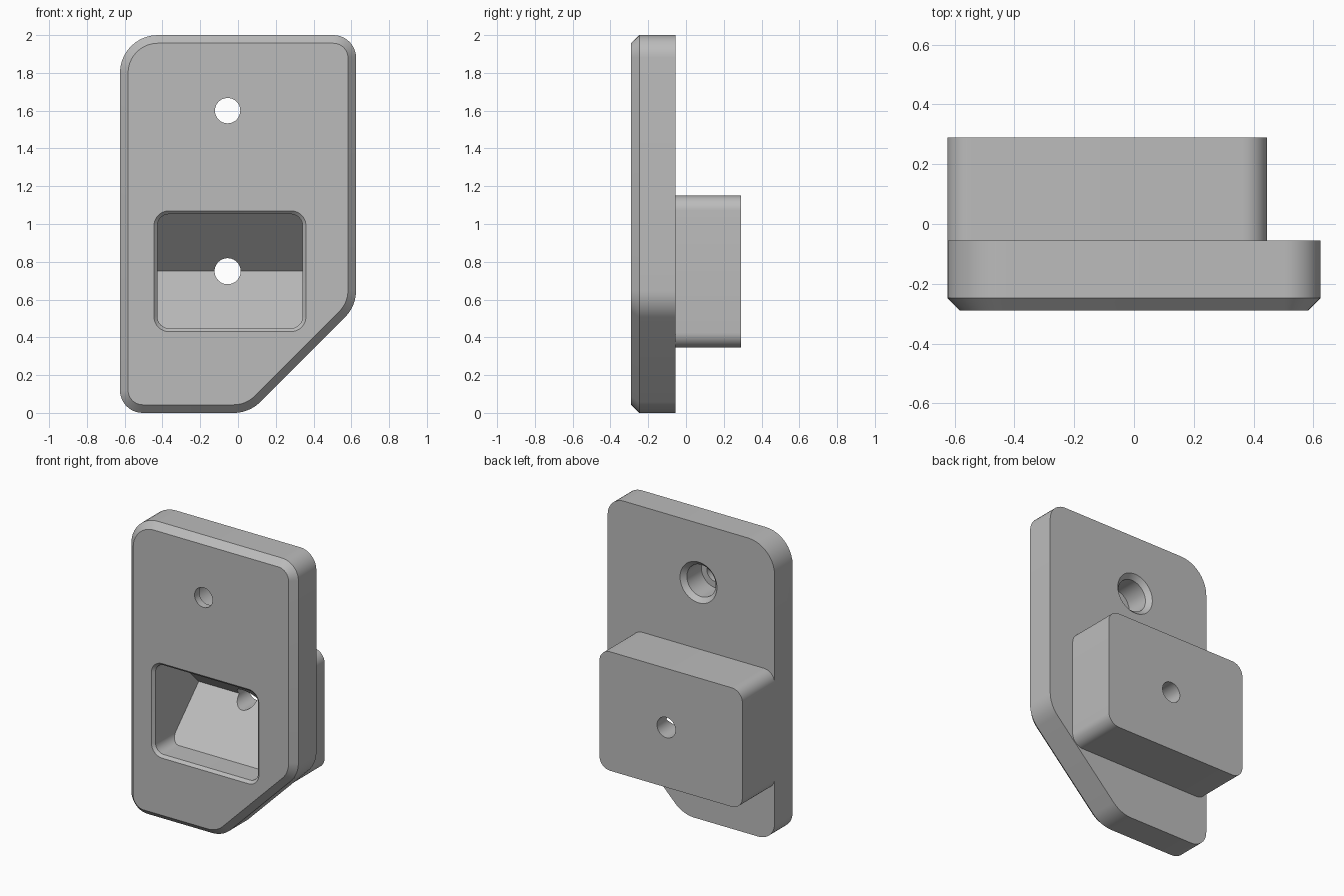
import bpy, bmesh
from math import radians, cos, sin, tan, pi
from mathutils import Vector

if "Cube" in bpy.data.objects:
    bpy.data.objects.remove(bpy.data.objects["Cube"], do_unlink=True)

FRONT, JOIN, BACK = -0.29, -0.055, 0.29
HOLE_X = -0.055

grey = bpy.data.materials.new("plain grey")
grey.use_nodes = True
colour = (0.5, 0.5, 0.5, 1)
grey.diffuse_color = colour
grey.node_tree.nodes["Principled BSDF"].inputs["Base Color"].default_value = colour


def outline(corners, inset=0, steps=10):
    """Rounded convex outline; corners are (x, z, radius), counter-clockwise."""
    pts = []
    for i, (x, z, r) in enumerate(corners):
        c = Vector((x, z))
        a = (c - Vector(corners[i - 1][:2])).normalized()
        b = (Vector(corners[(i + 1) % len(corners)][:2]) - c).normalized()
        turn = a.angle(b)
        centre = c - a * r * tan(turn / 2) + Vector((-a.y, a.x)) * r
        for k in range(steps + 1):
            t = turn * k / steps
            n = Vector((a.y, -a.x))
            n = Vector((n.x * cos(t) - n.y * sin(t), n.x * sin(t) + n.y * cos(t)))
            pts.append(centre + n * (r - inset))
    return pts


def box(x0, x1, z0, z1, r):
    return [(x0, z0, r), (x1, z0, r), (x1, z1, r), (x0, z1, r)]


def circle(z, r, n=48):
    return [Vector((HOLE_X + r * cos(2 * pi * k / n), z + r * sin(2 * pi * k / n)))
            for k in range(n)]


def loft(name, layers, cuts=()):
    """Solid through outlines (y, points), optionally trimmed by planes."""
    bm = bmesh.new()
    rings = [[bm.verts.new((p.x, y, p.y)) for p in pts] for y, pts in layers]
    for lo, hi in zip(rings, rings[1:]):
        for i in range(len(lo)):
            bm.faces.new((lo[i - 1], lo[i], hi[i], hi[i - 1]))
    bm.faces.new(rings[0])
    bm.faces.new(rings[-1])
    for point, normal in cuts:
        bmesh.ops.bisect_plane(bm, geom=bm.verts[:] + bm.edges[:] + bm.faces[:],
                               plane_co=point, plane_no=normal, clear_outer=True)
        bmesh.ops.holes_fill(bm, edges=[e for e in bm.edges if e.is_boundary], sides=0)
    bmesh.ops.recalc_face_normals(bm, faces=bm.faces[:])
    mesh = bpy.data.meshes.new(name)
    bm.to_mesh(mesh)
    bm.free()
    mesh.materials.append(grey)
    obj = bpy.data.objects.new(name, mesh)
    bpy.context.collection.objects.link(obj)
    return obj


def combine(target, tool, operation):
    mod = target.modifiers.new(operation.lower(), "BOOLEAN")
    mod.operation, mod.solver, mod.object = operation, "EXACT", tool
    bpy.context.view_layer.objects.active = target
    bpy.ops.object.modifier_apply(modifier=mod.name)
    bpy.data.objects.remove(tool, do_unlink=True)


# Plate with one slanted corner and a bevelled front rim
shape = [(-0.625, 0, 0.12), (0.06, 0, 0.2), (0.625, 0.565, 0.2),
         (0.625, 2, 0.12), (-0.625, 2, 0.2)]
body = loft("mounting_plate", [(FRONT, outline(shape, 0.043)),
                               (FRONT + 0.043, outline(shape)), (JOIN, outline(shape))])

# Rear block, flush with one side of the plate
block = outline(box(-0.625, 0.445, 0.345, 1.15, 0.08))
combine(body, loft("rear_block", [(JOIN - 0.04, block), (BACK, block)]), "UNION")

# Pocket with a bevelled mouth and a wedge-shaped back
mouth = box(-0.445, 0.36, 0.43, 1.07, 0.08)
apex = Vector((0, 0.19, 0.75))
combine(body, loft("pocket_cutter",
                   [(FRONT - 0.01, outline(mouth, -0.01)),
                    (FRONT + 0.018, outline(mouth, 0.018)),
                    (BACK, outline(mouth, 0.018))],
                   [(apex, (0, 1, 1)), (apex, (0, 1, -1))]), "DIFFERENCE")

# Lower screw hole
combine(body, loft("lower_hole_cutter", [(-0.1, circle(0.75, 0.069)),
                                         (BACK + 0.1, circle(0.75, 0.069))]), "DIFFERENCE")

# Upper screw hole, counterbored and bevelled at the back
combine(body, loft("upper_hole_cutter",
                   [(FRONT - 0.1, circle(1.6, 0.067)), (-0.24, circle(1.6, 0.067)),
                    (-0.24, circle(1.6, 0.108)), (JOIN - 0.03, circle(1.6, 0.108)),
                    (JOIN + 0.01, circle(1.6, 0.148))]), "DIFFERENCE")

# Smooth rounded corners, crisp edges
bpy.ops.object.select_all(action="DESELECT")
body.select_set(True)
bpy.context.view_layer.objects.active = body
bpy.ops.object.shade_smooth_by_angle(angle=radians(30))
